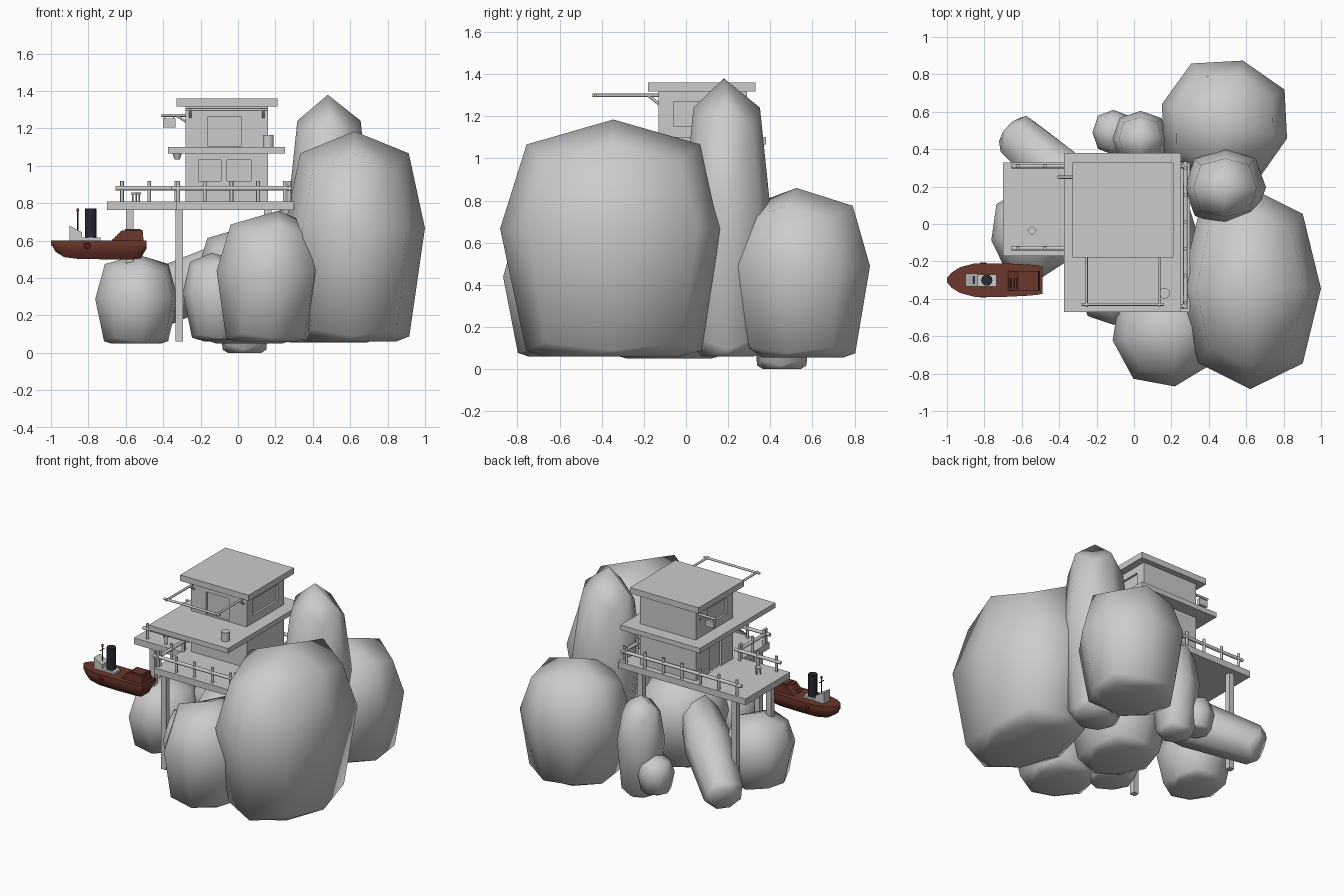
import bpy, bmesh, math, random
from mathutils import Vector

if "Cube" in bpy.data.objects:
    bpy.data.objects.remove(bpy.data.objects["Cube"])
random.seed(4)

def finish(name, bm, color=None, smooth=None):
    bmesh.ops.recalc_face_normals(bm, faces=bm.faces[:])
    me = bpy.data.meshes.new(name)
    bm.to_mesh(me)
    bm.free()
    ob = bpy.data.objects.new(name, me)
    bpy.context.collection.objects.link(ob)
    if smooth:
        me.polygons.foreach_set("use_smooth", [True] * len(me.polygons))
        me.set_sharp_from_angle(angle=math.radians(smooth))
    if color:
        me.materials.append(color)
    return ob

def mat(name, rgb):
    m = bpy.data.materials.new(name)
    m.diffuse_color = (*rgb, 1)
    m.use_nodes = True
    m.node_tree.nodes["Principled BSDF"].inputs["Base Color"].default_value = m.diffuse_color
    return m

def loft(name, rings, color=None, smooth=None):
    bm = bmesh.new()
    rows = [[bm.verts.new(p) for p in r] for r in rings]
    for a, b in zip(rows, rows[1:]):
        n = len(a)
        for i in range(n):
            j = (i + 1) % n
            if len(b) == 1:
                bm.faces.new((a[i], a[j], b[0]))
            else:
                bm.faces.new((a[i], a[j], b[j], b[i]))
    for r in (rows[0], rows[-1]):
        if len(r) > 2:
            bm.faces.new(r)
    return finish(name, bm, color, smooth)

def box(name, x0, x1, y0, y1, z0, z1, color=None):
    return loft(name, [[(x0, y0, z), (x1, y0, z), (x1, y1, z), (x0, y1, z)] for z in (z0, z1)], color)

def bar(name, p, q, r, color=None, n=8, r2=None):
    p, q = Vector(p), Vector(q)
    rot = (q - p).to_track_quat('Z', 'Y')
    ring = lambda c, s: [c + rot @ Vector((s * math.cos(t * math.tau / n), s * math.sin(t * math.tau / n), 0)) for t in range(n)]
    return loft(name, [ring(p, r), ring(q, r2 or r)], color, 50)

def rock(name, base, top, rx, ry, peak=(0, 0), turn=0, mid=.54):
    """Boulder like a rounded cube: widest in the middle, corners set closer to the middle."""
    base, top = Vector(base), Vector(top)
    d = top - base
    rot = d.to_track_quat('Z', 'Y') if d.xy.length > .01 else None
    rings = []
    # height and width of the axis points, then of the corner points
    for f, s, fc, sc in ((0, .6, 0, .6), (.025, .78, .06, .86), (mid, 1, mid, 1.05), (.895, .77, .82, .84)):
        ring = []
        for i in range(8):
            a = i * math.tau / 8 + math.radians(turn)
            h, w = (fc, sc) if i % 2 else (f, s)
            k = w * random.uniform(.99, 1.01)
            v = Vector((rx * k * math.cos(a) + peak[0] * h * .4, ry * k * math.sin(a) + peak[1] * h * .4, 0))
            ring.append(base + d * h + (rot @ v if rot else v))
        rings.append(ring)
    v = Vector((*peak, 0))
    rings.append([top + (rot @ v if rot else v)])
    return loft(name, rings, None, 85)

# Boulders
rock("boulder_large", (.622, -.345, .06), (.622, -.345, 1.185), .375, .535)
rock("boulder_tall", (.49, .2, .06), (.49, .2, 1.38), .22, .205, (-.01, -.02))
rock("boulder_back", (.485, .555, .055), (.485, .555, .86), .35, .335, (0, -.03), -16)
rock("boulder_front", (.155, -.57, .06), (.155, -.57, .76), .285, .3, (.06, 0), 10)
rock("boulder_small_front", (-.1, -.35, .07), (-.1, -.35, .535), .185, .19, (-.04, 0))
rock("boulder_center", (.06, -.08, .05), (.06, -.08, .68), .29, .33)
rock("boulder_left", (-.545, -.045, .05), (-.545, -.045, .525), .225, .25, (.01, 0), 10, .5)
rock("boulder_slim", (.035, .455, 0), (.035, .455, .69), .15, .15)
rock("boulder_round", (-.11, .49, .06), (-.11, .49, .31), .112, .12, mid=.5)
rock("boulder_leaning", (-.655, .495, .15), (-.02, -.06, .5), .155, .155, turn=20)

# L-shaped deck and its posts
plan = [(-.7, -.17), (-.33, -.17), (-.33, -.47), (.3, -.47), (.3, .33), (-.7, .33)]
loft("deck", [[(x, y, z) for x, y in plan] for z in (.765, .81)])
for x, y, z in ((-.313, -.37, .06), (-.58, -.12, .06), (-.58, .27, .06), (.16, .27, .4)):
    box("deck_post", x - .02, x + .02, y - .02, y + .02, z, .77)

# Railings: one rail on short posts
def railing(p, q, posts):
    p, q = Vector((*p, 0)), Vector((*q, 0))
    d = (q - p).normalized() * .035
    up = Vector((0, 0, .88))
    bar("rail", p - d + up, q + d + up, .012)
    for i in range(posts):
        c = p.lerp(q, i / (posts - 1))
        bar("rail_post", c + Vector((0, 0, .8)), c + Vector((0, 0, .918)), .01)
railing((-.62, .31), (.25, .31), 7)
railing((-.62, -.13), (-.33, -.13), 3)
railing((-.32, -.16), (-.32, -.42), 3)
railing((-.32, -.44), (.25, -.44), 5)
railing((.275, -.42), (.275, .3), 6)

# House: two storeys with recessed windows and doors
def storey(name, z0, z1, cuts):
    ob = box(name, -.28, .16, -.13, .29, z0, z1)
    for c in cuts:
        cut = box("cutter", *c)
        cut.hide_render = True
        m = ob.modifiers.new("recess", 'BOOLEAN')
        m.operation, m.solver, m.object = 'DIFFERENCE', 'EXACT', cut
        bpy.context.view_layer.objects.active = ob
        bpy.ops.object.modifier_apply(modifier=m.name)
        bpy.data.objects.remove(cut)
storey("lower_storey", .8, 1.075, [
    (-.21, -.09, -.2, -.115, .92, 1.03), (-.06, .07, -.2, -.115, .92, 1.03),
    (-.35, -.265, .0, .13, .811, 1.02)])
storey("upper_storey", 1.09, 1.33, [
    (-.16, .02, -.2, -.115, 1.105, 1.265), (.145, .25, -.06, .22, 1.155, 1.27),
    (-.35, -.265, -.06, .16, 1.155, 1.27)])
box("middle_slab", -.375, .25, -.47, .38, 1.067, 1.102)
box("roof", -.33, .21, -.18, .33, 1.318, 1.36)

# Awning frame with braces
for x in (-.255, .135):
    bar("awning_arm", (x, -.13, 1.3), (x, -.445, 1.3), .008)
    bar("awning_brace", (x, -.13, 1.26), (x, -.18, 1.3), .007)
bar("awning_bar", (-.28, -.43, 1.3), (.16, -.43, 1.3), .008)

# Hanging sign board, lamp, bucket and stool
bar("sign_arm", (-.41, .25, 1.27), (-.27, .25, 1.27), .008)
bar("sign_brace", (-.33, .25, 1.27), (-.27, .25, 1.23), .006)
box("sign_board", -.4, -.335, .24, .26, 1.205, 1.252)
for x in (-.39, -.345):
    bar("sign_hanger", (x, .25, 1.25), (x, .25, 1.27), .003)
bar("lamp", (-.325, .07, 1.035), (-.325, .07, 1.07), .014, r2=.026)
bar("bucket", (.162, -.37, 1.1), (.162, -.37, 1.165), .029, n=16)
bar("stool_seat", (-.545, -.035, .848), (-.545, -.035, .858), .026, n=4)
for a in range(4):
    x, y = -.545 + .018 * math.cos(a * math.pi / 2), -.035 + .018 * math.sin(a * math.pi / 2)
    bar("stool_leg", (x, y, .81), (x, y, .85), .004)

# Boat hull: stations of x, half width, keel height
red = mat("hull_red", (.15, .038, .025))
dark = mat("funnel_dark", (.02, .022, .03))
bright = mat("buoy_red", (.3, .02, .01))
Y = -.3
stations = [(-1, .006, .585), (-.975, .036, .54), (-.93, .064, .512), (-.85, .085, .502),
            (-.7, .085, .5), (-.56, .078, .5), (-.52, .074, .505), (-.488, .068, .56)]
def section(x, w, k, t=.6):
    half = [(w, t), (w, t - (t - k) * .35), (w * .88, k + (t - k) * .35), (w * .55, k)]
    return [(x, Y + a, z) for a, z in half] + [(x, Y - a, z) for a, z in reversed(half)]
loft("boat_hull", [section(*s) for s in stations], red, 35)
loft("boat_rub_strip", [[(x, Y + s * (w + .005), z) for s, z in ((1, .602), (1, .575), (-1, .575), (-1, .602))]
                        for x, w, k in stations], red, 35)
# Raised stern with ramp, hatch and steps
prof = [(-.675, .6), (-.625, .65), (-.62, .655), (-.51, .657), (-.505, .6)]
loft("boat_stern", [[(x, y, z) for x, z in prof] for y in (Y - .055, Y + .05)], red)
box("boat_hatch", -.605, -.52, Y - .04, Y + .035, .655, .662, red)
for i in range(4):
    bar("boat_step", (-.67 + i * .014, Y - .045, .605 + i * .014), (-.67 + i * .014, Y + .01, .605 + i * .014), .003, red)
# Cabin, funnel, mast and lifebuoys
prof = [(-.9, .6), (-.9, .68), (-.835, .645), (-.835, .6)]
loft("boat_cabin", [[(x, y, z) for x, z in prof] for y in (Y - .035, Y + .035)])
box("boat_engine_box", -.835, -.735, Y - .035, Y + .03, .6, .618)
bar("boat_funnel", (-.787, Y, .61), (-.787, Y, .772), .03, dark, 16)
bar("boat_mast", (-.857, Y, .65), (-.857, Y, .77), .004, dark)
bar("mast_yard", (-.857, Y - .022, .735), (-.857, Y + .022, .735), .003, dark)
bar("mast_lamp", (-.857, Y, .755), (-.857, Y, .772), .007, bright)
for s in (-1, 1):
    bpy.ops.mesh.primitive_torus_add(location=(-.806, Y + s * .089, .573), rotation=(math.pi / 2, 0, 0),
        major_radius=.014, minor_radius=.005, major_segments=16, minor_segments=6)
    buoy = bpy.context.object
    buoy.name = "boat_lifebuoy"
    buoy.data.materials.append(bright)
